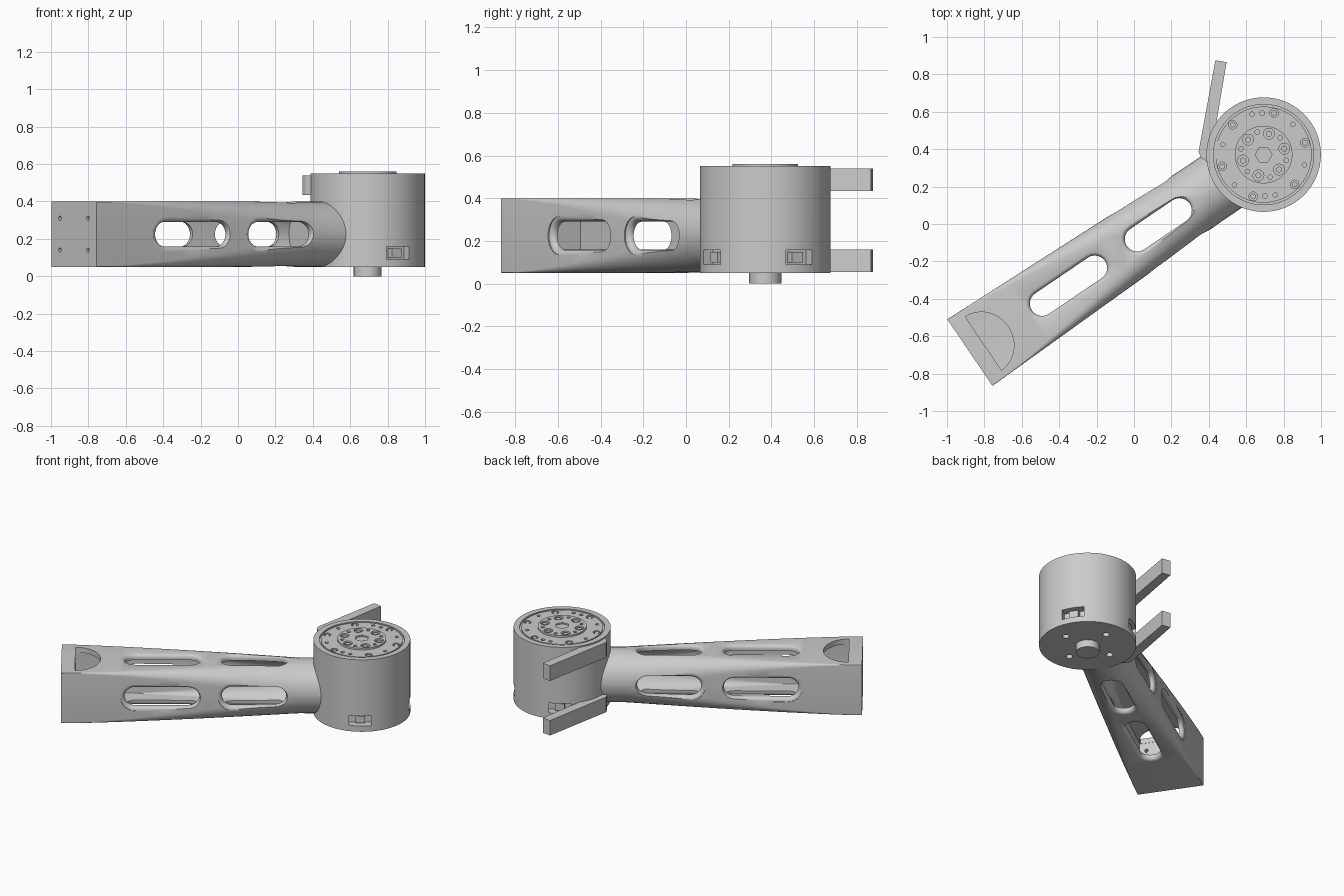
import bpy, bmesh
from math import sin, cos, pi, radians, atan2
from mathutils import Matrix, Vector

if "Cube" in bpy.data.objects:
    bpy.data.objects.remove(bpy.data.objects["Cube"])

grey = bpy.data.materials.new("machined grey")
grey.use_nodes = True
grey.diffuse_color = (0.6, 0.6, 0.6, 1)
grey.node_tree.nodes["Principled BSDF"].inputs["Base Color"].default_value = (0.6, 0.6, 0.6, 1)

HUB = Vector((0.693, 0.371, 0))
ROOT = Vector((-0.8775, -0.6875, 0.225))
ARM = Matrix.Translation(ROOT) @ Matrix.Rotation(atan2(1.0625, 1.5675), 4, 'Z')
MOTOR = Matrix.Translation(HUB)


def loft(name, rings, matrix=Matrix()):
    """Skin a list of equal rings and cap both ends."""
    bm = bmesh.new()
    vs = [[bm.verts.new(matrix @ Vector(p)) for p in ring] for ring in rings]
    n = len(vs[0])
    for a, b in zip(vs, vs[1:]):
        for i in range(n):
            bm.faces.new((a[i], a[(i + 1) % n], b[(i + 1) % n], b[i]))
    bm.faces.new(vs[0][::-1])
    bm.faces.new(vs[-1])
    bmesh.ops.recalc_face_normals(bm, faces=bm.faces)
    me = bpy.data.meshes.new(name)
    bm.to_mesh(me)
    bm.free()
    me.materials.append(grey)
    ob = bpy.data.objects.new(name, me)
    bpy.context.collection.objects.link(ob)
    return ob


def prism(name, pts, z0, z1, matrix=Matrix()):
    return loft(name, [[(x, y, z) for x, y in pts] for z in (z0, z1)], matrix)


def circle(r, n, cx=0, cy=0):
    return [(cx + r * cos(2 * pi * i / n), cy + r * sin(2 * pi * i / n)) for i in range(n)]


def polar(r, deg):
    return r * cos(radians(deg)), r * sin(radians(deg))


def select(obs):
    bpy.ops.object.select_all(action='DESELECT')
    for o in obs:
        o.select_set(True)
    bpy.context.view_layer.objects.active = obs[0]


def join(obs):
    select(obs)
    bpy.ops.object.join()
    return obs[0]


def cut(target, cutter):
    mod = target.modifiers.new("cut", 'BOOLEAN')
    mod.operation, mod.solver, mod.object = 'DIFFERENCE', 'EXACT', cutter
    select([target])
    bpy.ops.object.modifier_apply(modifier=mod.name)
    bpy.data.objects.remove(cutter)


def smooth(ob, deg=30):
    select([ob])
    bpy.ops.object.shade_smooth_by_angle(angle=radians(deg))


# Arm: a rectangular end that blends into a round neck
def section(u, inset=0):
    t = min(u / 1.5, 1)
    w, h = 0.215 - 0.04 * t - inset, 0.175 - inset
    r = min(max(0.175 * t ** 1.4 - inset, 0.004), h - 0.002, w - 0.002)
    pts = []
    for k, (sy, sz) in enumerate(((1, 1), (-1, 1), (-1, -1), (1, -1))):
        for i in range(9):
            a = (k + i / 8) * pi / 2
            pts.append((u, sy * (w - r) + r * cos(a), sz * (h - r) + r * sin(a)))
    return pts


arm = loft("arm", [section(1.5 * i / 16) for i in range(17)] + [section(1.72)], ARM)
cavity = [section(0.085 + 1.4 * i / 14, 0.035) for i in range(15)]
cut(arm, loft("cavity", cavity, ARM))


# Slots with rounded lips, cut through all four sides
def slot_ring(centre, half, r, depth):
    ring = []
    for s in (1, -1):
        for i in range(13):
            a = -s * pi / 2 + pi * i / 12
            ring.append((centre + s * (half - 0.065) + r * cos(a), r * sin(a), depth))
    return ring


def slot(centre, half, surface, turn):
    lip, r = 0.025, 0.066
    rings = [slot_ring(centre, half, r, 0.07)]
    for i in range(7):
        a = pi / 2 * i / 6
        rings.append(slot_ring(centre, half, r + lip * (1 - cos(a)), surface - lip + lip * sin(a)))
    rings.append(slot_ring(centre, half, r + lip, surface + 0.06))
    return loft("slot", rings, ARM @ Matrix.Rotation(turn, 4, 'X'))


for centre, half, side in ((0.637, 0.235, 0.199), (1.217, 0.202, 0.183)):
    for k in range(4):
        cut(arm, slot(centre, half, side if k % 2 else 0.176, k * pi / 2))

# Half-round access opening in the top of the square end
half_round = [(0.087 + 0.16 * sin(pi * i / 24), 0.172 * cos(pi * i / 24)) for i in range(25)]
cut(arm, prism("access_opening", half_round, 0, 0.3, ARM))

# Mounting holes in the end face
AXIAL = ARM @ Matrix.Rotation(pi / 2, 4, 'Y')
cut(arm, join([prism("end_hole", circle(0.012, 16, z, y), -0.05, 0.12, AXIAL)
               for z in (-0.085, 0.085) for y in (-0.134, 0.134)]))
smooth(arm)

# Motor housing with a stepped top
profile = ((0.306, 0.05), (0.306, 0.55), (0.268, 0.55), (0.268, 0.538), (0.257, 0.538),
           (0.257, 0.548), (0.154, 0.548), (0.154, 0.56))
housing = loft("motor_housing", [[(x, y, z) for x, y in circle(r, 96)] for r, z in profile], MOTOR)

# Holes in the top plate, the centre disc and the underside
holes = []
bolts = [16 + 60 * k for k in range(6)]
for a in bolts:
    holes.append(prism("hole", circle(0.023, 20, *polar(0.23, a)), 0.53, 0.6, MOTOR))
    holes.append(prism("hole", circle(0.012, 12, *polar(0.225, a + 30)), 0.53, 0.6, MOTOR))
    holes.append(prism("hole", circle(0.029, 20, *polar(0.115, a)), 0.545, 0.6, MOTOR))
    holes.append(prism("hole", circle(0.012, 12, *polar(0.125, a + 30)), 0.545, 0.6, MOTOR))
for a in (92, 272):
    holes.append(prism("hole", circle(0.013, 12, *polar(0.222, a)), 0.53, 0.6, MOTOR))
holes.append(prism("hole", circle(0.045, 6), 0.55, 0.6, MOTOR))
for a in (0, 90, 180, 270):
    holes.append(prism("hole", circle(0.022, 16, *polar(0.18, a)), 0, 0.08, MOTOR))
cut(housing, join(holes))


# Connector windows around the lower wall
def box(x0, x1, y, z0, z1, deg, name):
    pts = ((x0, -y), (x1, -y), (x1, y), (x0, y))
    return prism(name, pts, z0, z1, MOTOR @ Matrix.Rotation(radians(deg), 4, 'Z'))


windows = (-57, 32, 122)
cut(housing, join([box(0.245, 0.35, 0.072, 0.09, 0.158, a, "window") for a in windows]))
smooth(housing)
for i, a in enumerate(windows):
    box(0.24, 0.285, 0.03, 0.1, 0.148, a, f"connector_{i + 1}")

# Bolt heads sunk in the top holes
heads = []
for a in bolts:
    heads.append(prism("bolt_heads", circle(0.015, 12, *polar(0.23, a)), 0.52, 0.545, MOTOR))
    heads.append(prism("bolt_heads", circle(0.016, 12, *polar(0.115, a)), 0.54, 0.556, MOTOR))
smooth(join(heads))

# Output boss underneath
smooth(prism("output_boss", circle(0.075, 24), 0, 0.06, MOTOR))

# Two angled side bars, one above the other
bar = ((0.345, 0.385), (0.36, 0.355), (0.4, 0.325), (0.45, 0.36), (0.44, 0.54), (0.495, 0.865), (0.435, 0.875))
for name, z0 in (("lower_bar", 0.055), ("upper_bar", 0.435)):
    prism(name, bar, z0, z0 + 0.105)
